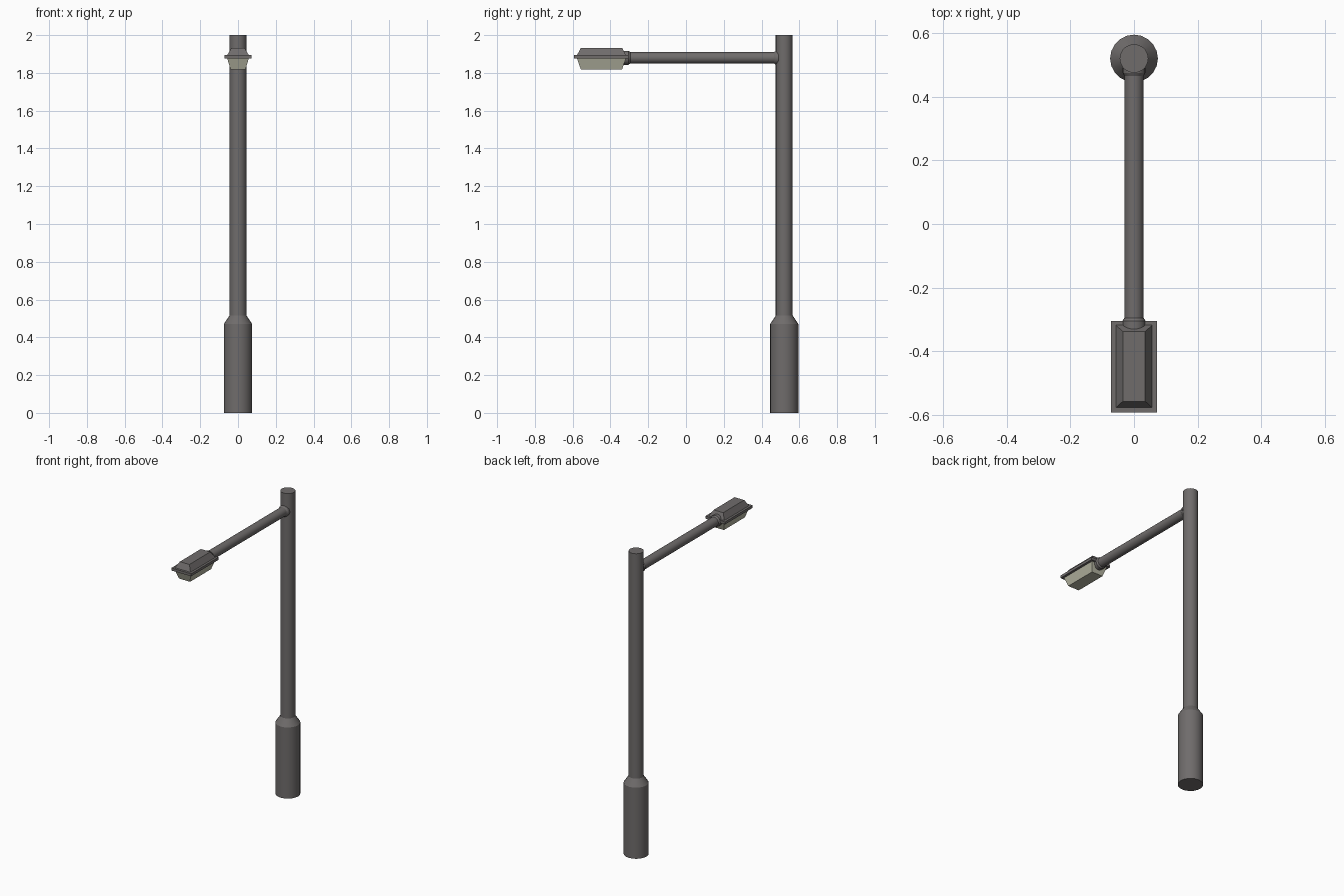
import bpy, bmesh, math
from mathutils import Matrix

cube = bpy.data.objects.get("Cube")
if cube:
    bpy.data.objects.remove(cube, do_unlink=True)


def material(name, colour):
    m = bpy.data.materials.new(name)
    m.use_nodes = True
    m.diffuse_color = colour
    m.node_tree.nodes["Principled BSDF"].inputs["Base Color"].default_value = colour
    return m


metal = material("grey metal", (0.16, 0.15, 0.148, 1))
glass = material("pale lamp glass", (0.46, 0.46, 0.36, 1))


def finish(name, bm, mat, smooth=False):
    bmesh.ops.recalc_face_normals(bm, faces=bm.faces)
    mesh = bpy.data.meshes.new(name)
    bm.to_mesh(mesh)
    bm.free()
    mesh.materials.append(mat)
    ob = bpy.data.objects.new(name, mesh)
    bpy.context.collection.objects.link(ob)
    if smooth:
        bpy.ops.object.select_all(action='DESELECT')
        ob.select_set(True)
        bpy.context.view_layer.objects.active = ob
        bpy.ops.object.shade_smooth_by_angle(angle=math.radians(30))
    return ob


def loft(name, rings, mat, smooth=False, turn=None):
    """Join rings of points into a closed solid."""
    bm = bmesh.new()
    loops = [[bm.verts.new(p) for p in ring] for ring in rings]
    n = len(loops[0])
    for a, b in zip(loops, loops[1:]):
        for i in range(n):
            j = (i + 1) % n
            bm.faces.new((a[i], a[j], b[j], b[i]))
    bm.faces.new(loops[0])
    bm.faces.new(loops[-1])
    if turn:
        bm.transform(turn)
    return finish(name, bm, mat, smooth)


def lathe(name, profile, turn, sides=20):
    """Solid of revolution from (radius, height) pairs."""
    step = math.tau / sides
    rings = [[(r * math.cos(i * step), r * math.sin(i * step), h)
              for i in range(sides)] for r, h in profile]
    return loft(name, rings, metal, True, turn)


def box_rings(name, levels, mat):
    """Tapered box from (half width, front y, back y, z) levels."""
    rings = [[(-w, f, z), (w, f, z), (w, b, z), (-w, b, z)]
             for w, f, b, z in levels]
    return loft(name, rings, mat)


# Pole with a thick base
POLE_Y = 0.52
lathe("pole", [(0.075, 0), (0.075, 0.47), (0.045, 0.515), (0.045, 2)],
      Matrix.Translation((0, POLE_Y, 0)))

# Arm running forward, flared where it meets the pole and the lamp
along = Matrix.Translation((0, POLE_Y, 1.88)) @ Matrix.Rotation(math.pi / 2, 4, 'X')
lathe("arm", [(0.036, 0.03), (0.036, 0.045), (0.03, 0.055), (0.03, 0.84)], along)
lathe("arm_collar", [(0.03, 0.815), (0.037, 0.825), (0.037, 0.855)], along)

# Lamp head
box_rings("lamp_rim", [(0.072, -0.592, -0.305, 1.877),
                       (0.072, -0.592, -0.305, 1.894)], metal)
box_rings("lamp_hood", [(0.057, -0.577, -0.318, 1.894),
                        (0.035, -0.557, -0.338, 1.932)], metal)
box_rings("lamp_lens", [(0.057, -0.577, -0.318, 1.877),
                        (0.04, -0.557, -0.338, 1.819)], glass)
